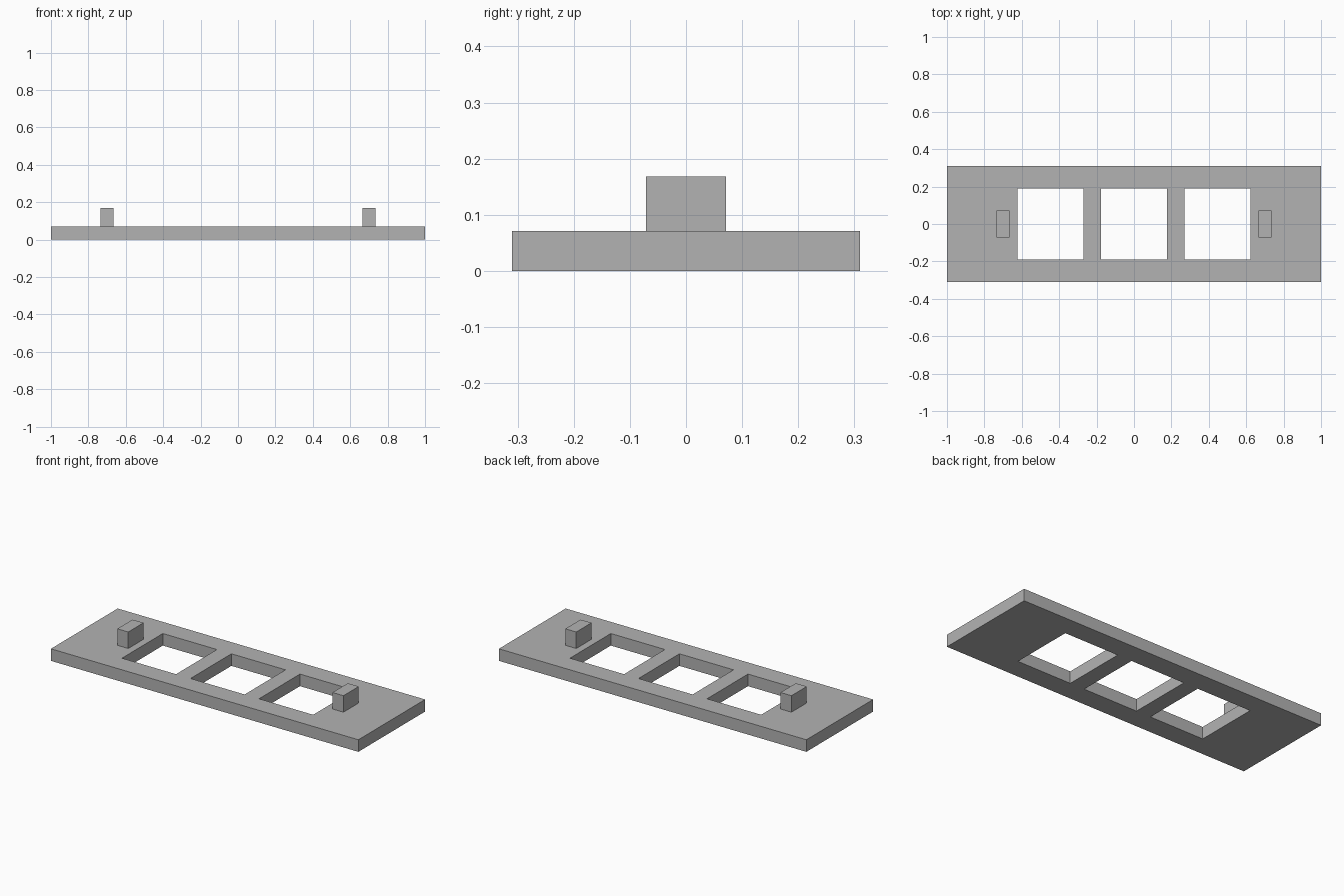
import bpy
import bmesh

cube = bpy.data.objects.get("Cube")
if cube:
    bpy.data.objects.remove(cube, do_unlink=True)

grey = bpy.data.materials.new("plain grey")
grey.use_nodes = True
colour = (0.45, 0.45, 0.45, 1)
grey.diffuse_color = colour
grey.node_tree.nodes["Principled BSDF"].inputs["Base Color"].default_value = colour

THICK = 0.071
HALF_DEPTH = 0.31
HOLE_Y = 0.19
HOLE_X = 0.176
PITCH = 0.446


def add_object(name, bm):
    bmesh.ops.recalc_face_normals(bm, faces=bm.faces)
    mesh = bpy.data.meshes.new(name)
    bm.to_mesh(mesh)
    bm.free()
    mesh.materials.append(grey)
    obj = bpy.data.objects.new(name, mesh)
    bpy.context.collection.objects.link(obj)
    return obj


# Plate: a grid of cells with the three window cells left out, then extruded
xs = [-1]
for centre in (-PITCH, 0, PITCH):
    xs += [centre - HOLE_X, centre + HOLE_X]
xs.append(1)
ys = [-HALF_DEPTH, -HOLE_Y, HOLE_Y, HALF_DEPTH]

bm = bmesh.new()
grid = [[bm.verts.new((x, y, 0)) for y in ys] for x in xs]
for i in range(len(xs) - 1):
    for j in range(len(ys) - 1):
        if j == 1 and i % 2 == 1:
            continue
        bm.faces.new((grid[i][j], grid[i + 1][j], grid[i + 1][j + 1], grid[i][j + 1]))
base = bm.faces[:]
top = bmesh.ops.extrude_face_region(bm, geom=base, use_keep_orig=True)["geom"]
bmesh.ops.translate(bm, verts=[v for v in top if isinstance(v, bmesh.types.BMVert)],
                    vec=(0, 0, THICK))
add_object("window_plate", bm)

# Upright pegs beside the outer windows
PEG_HEIGHT = 0.097
for side, name in ((-1, "right_peg"), (1, "left_peg")):
    bm = bmesh.new()
    bmesh.ops.create_cube(bm, size=1)
    bmesh.ops.scale(bm, verts=bm.verts, vec=(0.071, 0.142, PEG_HEIGHT))
    peg = add_object(name, bm)
    peg.location = (side * 0.7, 0, THICK + PEG_HEIGHT / 2)
